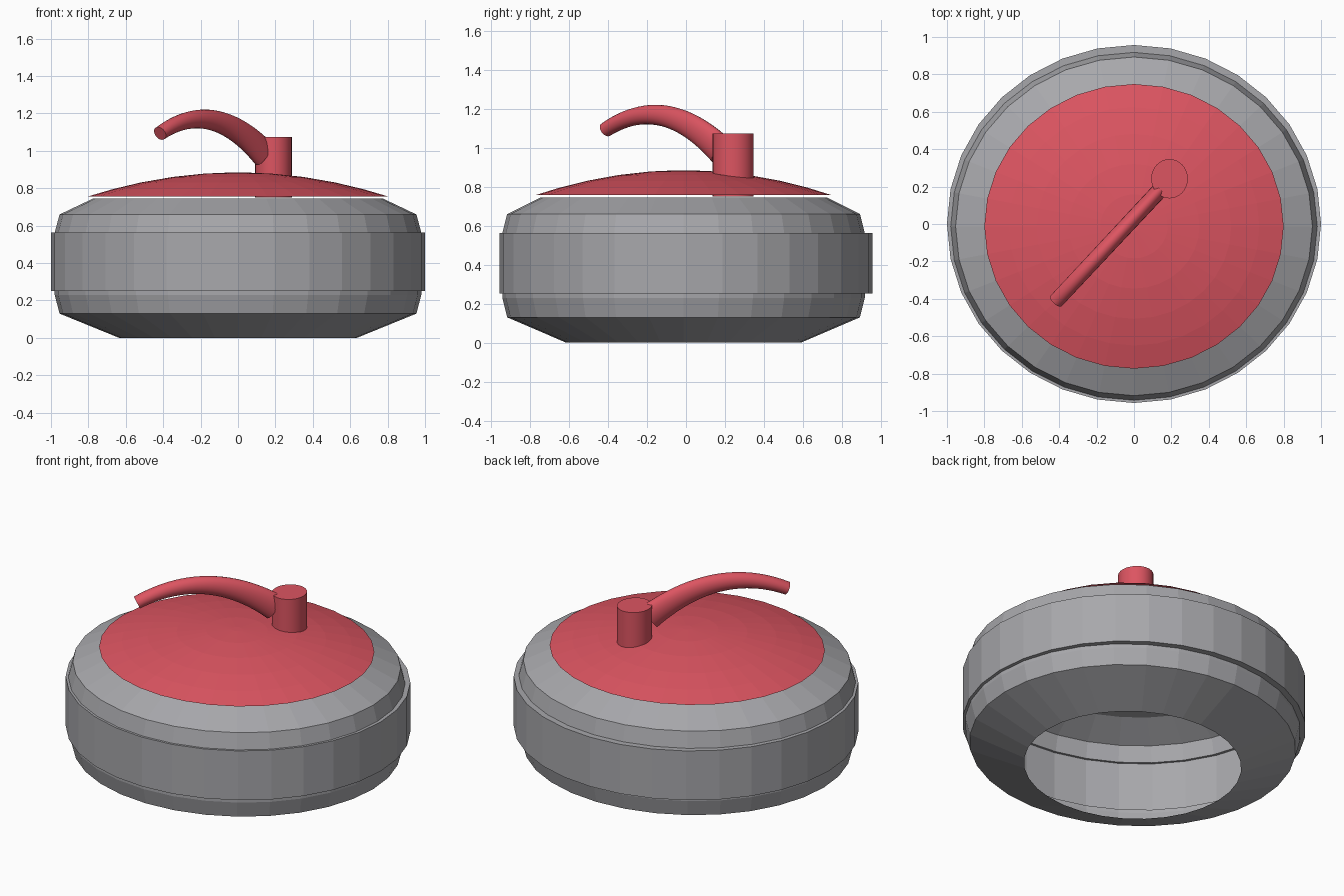
import bpy, bmesh, math
from mathutils import Vector

if "Cube" in bpy.data.objects:
    bpy.data.objects.remove(bpy.data.objects["Cube"])


def material(name, rgb):
    m = bpy.data.materials.new(name)
    m.diffuse_color = (*rgb, 1)
    m.use_nodes = True
    m.node_tree.nodes["Principled BSDF"].inputs["Base Color"].default_value = m.diffuse_color
    return m


GREY = material("granite_grey", (0.39, 0.39, 0.41))
RED = material("handle_red", (0.72, 0.09, 0.12))


def loft(name, rings, mat, cap_start=False, cap_end=False, smooth=False):
    """Skin a list of point rings (counter-clockwise about the path)."""
    bm = bmesh.new()
    loops = [[bm.verts.new(p) for p in ring] for ring in rings]
    for a, b in zip(loops, loops[1:]):
        n = len(a)
        for i in range(n):
            k = (i + 1) % n
            bm.faces.new((a[i], a[k], b[k], b[i]))
    if cap_start:
        bm.faces.new(loops[0][::-1])
    if cap_end:
        bm.faces.new(loops[-1])
    me = bpy.data.meshes.new(name)
    bm.to_mesh(me)
    bm.free()
    me.materials.append(mat)
    ob = bpy.data.objects.new(name, me)
    bpy.context.collection.objects.link(ob)
    if smooth:
        bpy.ops.object.select_all(action='DESELECT')
        ob.select_set(True)
        bpy.context.view_layer.objects.active = ob
        bpy.ops.object.shade_smooth_by_angle(angle=math.radians(35))
    return ob


def oval(cx, cy, rx, ry, z, n=32):
    return [(cx + rx * math.cos(t), cy + ry * math.sin(t), z)
            for t in (2 * math.pi * i / n for i in range(n))]


# Stone: slightly oval shell, open underneath, with a raised centre band
lower = [(0.635, 0.0), (0.954, 0.13), (0.98, 0.23), (0.98, 0.252)]
band = [(1.0, 0.252), (1.0, 0.563)]
upper = [(0.98, 0.563), (0.954, 0.66), (0.773, 0.746)]


def shell(profile):
    return [oval(0, -0.0125, r, r * 0.949, z) for r, z in profile]


rings = shell(lower) + [oval(0, 0, r, r * 0.957, z) for r, z in band] + shell(upper)
loft("stone_body", rings, GREY, cap_end=True)

# Domed cover floating just above the stone
dome = [oval(0, -0.0125, r, r * 0.951, 0.757 + 0.128 * (1 - (r / 0.8) ** 2))
        for r in (0.8, 0.67, 0.52, 0.35, 0.18, 0.03)]
loft("top_cover", dome, RED, cap_end=True)

# Upright post
loft("handle_post", [oval(0.19, 0.242, 0.098, 0.105, z) for z in (0.75, 1.073)],
     RED, True, True, smooth=True)

# Arched grip: oval section, taller where it meets the post
start, end = Vector((0.135, 0.178, 0)), Vector((-0.417, -0.412, 0))


def path(t):
    p = start.lerp(end, t)
    p.z = 1.17 - 1.63 * (p.x + 0.2) ** 2
    return p


grip, steps, sides = [], 24, 20
for s in range(steps + 1):
    t = s / steps
    tangent = (path(t + 0.01) - path(t - 0.01)).normalized()
    side = Vector((0, 0, 1)).cross(tangent).normalized()
    up = tangent.cross(side)
    w, h = 0.043 - 0.002 * t, 0.08 - 0.06 * t + 0.018 * t * t
    grip.append([path(t) + side * w * math.cos(a) + up * h * math.sin(a)
                 for a in (2 * math.pi * i / sides for i in range(sides))])
loft("handle_grip", grip, RED, True, True, smooth=True)
